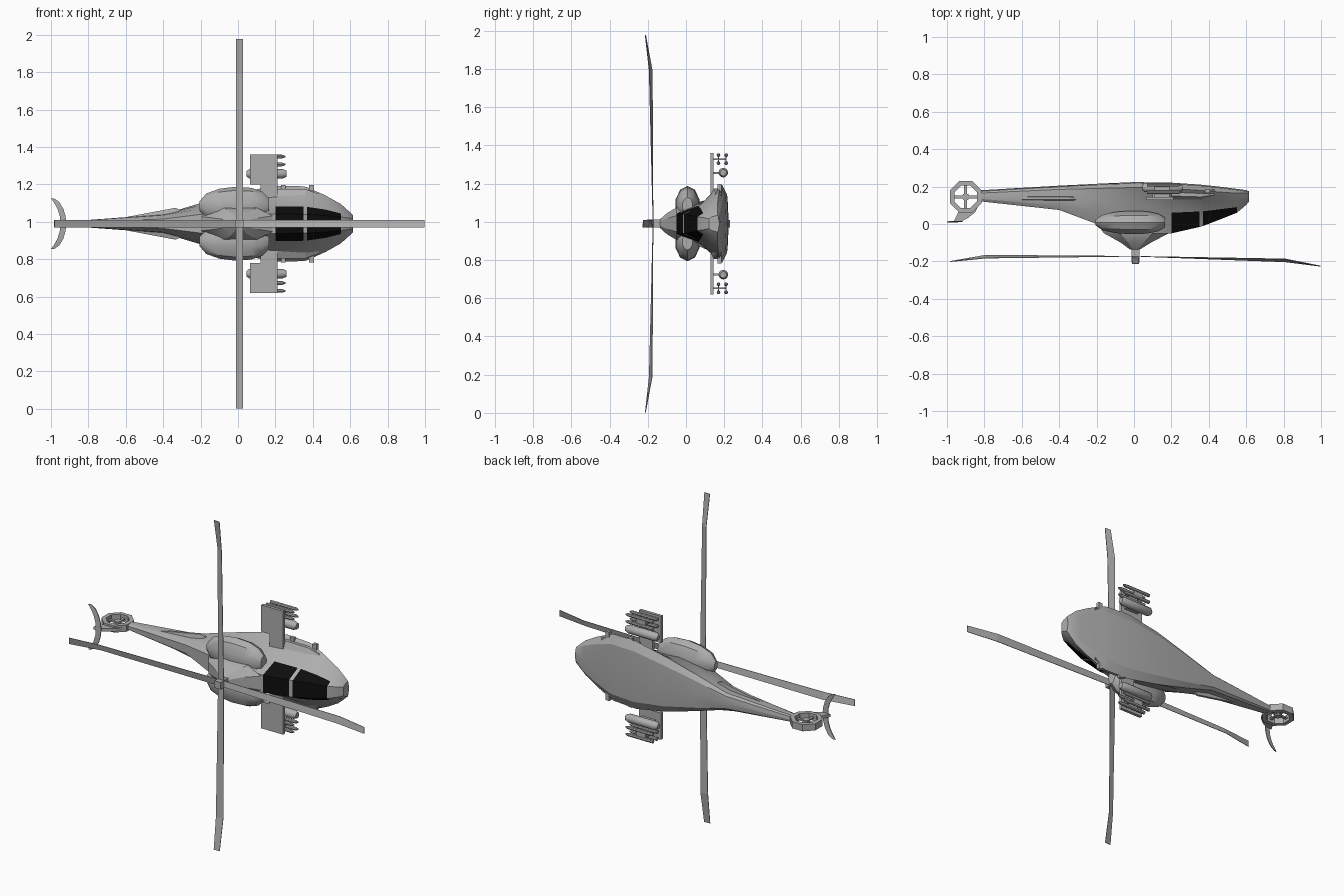
import bpy, bmesh, math
from mathutils import Vector

if "Cube" in bpy.data.objects:
    bpy.data.objects.remove(bpy.data.objects["Cube"])

ZC = 0.99  # height of the aircraft's centre plane (it lies on its side)


def material(name, rgb):
    m = bpy.data.materials.new(name)
    m.use_nodes = True
    m.diffuse_color = (*rgb, 1)
    m.node_tree.nodes["Principled BSDF"].inputs["Base Color"].default_value = (*rgb, 1)
    return m


GREY = material("hull grey", (0.42, 0.42, 0.42))
BLACK = material("window black", (0.004, 0.004, 0.004))


def finish(name, bm, smooth=None):
    bmesh.ops.recalc_face_normals(bm, faces=bm.faces)
    me = bpy.data.meshes.new(name)
    bm.to_mesh(me)
    bm.free()
    me.materials.append(GREY)
    me.materials.append(BLACK)
    ob = bpy.data.objects.new(name, me)
    bpy.context.collection.objects.link(ob)
    if smooth:
        bpy.ops.object.select_all(action="DESELECT")
        ob.select_set(True)
        bpy.context.view_layer.objects.active = ob
        bpy.ops.object.shade_smooth_by_angle(angle=math.radians(smooth))
    return ob


def loft(name, rings, closed=False, smooth=None, paint=None):
    """Skin rings of (x, y, side) points; paint(i, j) picks a material."""
    bm = bmesh.new()
    vs = [[bm.verts.new((x, y, ZC + s)) for x, y, s in r] for r in rings]
    n, count = len(vs[0]), len(vs)
    for i in range(count if closed else count - 1):
        a, b = vs[i], vs[(i + 1) % count]
        for j in range(n):
            k = (j + 1) % n
            f = bm.faces.new((a[j], a[k], b[k], b[j]))
            if paint:
                f.material_index = paint(i, j)
    if not closed:
        bm.faces.new(vs[0])
        bm.faces.new(vs[-1])
    return finish(name, bm, smooth)


def box(name, x, y, s):
    return loft(name, [[(a, y[0], s[0]), (a, y[1], s[0]), (a, y[1], s[1]), (a, y[0], s[1])]
                       for a in x])


def rod(name, y, s, stations, n=10):
    """Round body along x from (x, radius) stations."""
    return loft(name, [[(x, y + r * math.cos(t), s + r * math.sin(t))
                        for t in (math.tau * k / n for k in range(n))]
                       for x, r in stations], smooth=40)


# Fuselage: x, belly y, then (half width, y) for chine, shoulder, sill and roof
STATIONS = [
    (-0.83, .18, (.018, .165), (.018, .15), (.016, .135), (.01, .122)),
    (-0.40, .205, (.05, .185), (.05, .14), (.045, .10), (.025, .075)),
    (-0.20, .215, (.11, .19), (.10, .14), (.08, .07), (.05, .0)),
    (0.00, .224, (.165, .195), (.13, .13), (.11, .05), (.06, -.045)),
    (0.20, .221, (.203, .19), (.145, .13), (.093, .06), (.052, -.05)),
    (0.35, .211, (.20, .18), (.15, .125), (.091, .067), (.05, -.016)),
    (0.37, .209, (.195, .178), (.148, .125), (.09, .068), (.05, -.01)),
    (0.47, .198, (.15, .17), (.12, .13), (.075, .08), (.044, .028)),
    (0.55, .188, (.105, .165), (.09, .135), (.055, .09), (.036, .06)),
    (0.60, .181, (.06, .165), (.055, .145), (.045, .12), (.03, .102)),
    (0.615, .175, (.045, .165), (.04, .15), (.036, .135), (.025, .12)),
]
hull = []
for x, belly, chine, *rest in STATIONS:
    half = [(chine[0] * .75, belly - .006), chine, *rest]
    hull.append([(x, belly, 0)] + [(x, y, w) for w, y in half]
                + [(x, y, -w) for w, y in reversed(half)])
loft("fuselage", hull, smooth=22,
     paint=lambda i, j: int(i in (4, 6, 7) and j in (4, 5, 6)))

# Rotor pylon fairing, stacked upwards along -y: y, rear x, front x, half width
fairing = []
for y, x0, x1, w in [(.03, -.22, .19, .10), (-.05, -.16, .185, .085),
                     (-.1, -.07, .09, .055), (-.137, -.02, .03, .022)]:
    m, h = (x0 + x1) / 2, (x1 - x0) / 2
    fairing.append([(m + h * a, y, w * b) for a, b in
                    [(1, .5), (.5, 1), (-.5, 1), (-1, .4), (-1, -.4),
                     (-.5, -1), (.5, -1), (1, -.5)]])
loft("rotor_fairing", fairing, smooth=25)

for side, tag in ((1, "left"), (-1, "right")):
    # Engine cowl with a blunt intake at the front
    cowl = []
    for x, r in [(-.205, .25), (-.17, .65), (-.10, .9), (-.02, 1), (.07, .95), (.13, .75), (.165, .42)]:
        cowl.append([(x, .008 + .066 * r * math.sin(t), side * (.095 + .102 * r * math.cos(t)))
                     for t in (math.tau * k / 10 for k in range(10))])
    loft(tag + "_engine", cowl, smooth=35)

    # Tail boom strake
    loft(tag + "_strake", [[(x, .115, side * .01), (x, .15, side * .01),
                            (x, .145, side * w), (x, .13, side * w)]
                           for x, w in ((-.60, .035), (-.335, .085), (-.31, .075))])

    # Side ridge and chine lugs
    loft(tag + "_ridge", [[(x, y, side * (s - .02)), (x, y + .05, side * (s - .02)),
                           (x, y + .05, side * (s + .02)), (x, y + .02, side * (s + .02))]
                          for x, y, s in ((.2, .13, .165), (.36, .125, .165), (.43, .135, .14))])
    for x in (.23, .38):
        box(tag + "_lug", (x, x + .025), (.165, .185), (side * .16, side * .207))

    # Stub wing: narrow root, broad outer panel
    box(tag + "_wing_root", (.12, .21), (.127, .145), (side * .1, side * .215))
    box(tag + "_wing_panel", (.065, .21), (.127, .145), (side * .21, side * .37))

    # Stores under the wing: one rocket pod and four missiles
    box(tag + "_pod_pylon", (.10, .19), (.14, .18), (side * .26, side * .27))
    rod(tag + "_rocket_pod", .195, side * .267,
        [(.045, .014), (.06, .025), (.24, .025), (.258, .017)], 12)
    box(tag + "_missile_pylon", (.11, .19), (.14, .21), (side * .334, side * .342))
    for y in (.17, .21):
        box(tag + "_missile_rack", (.12, .18), (y - .003, y + .003), (side * .318, side * .358))
        for s in (.317, .359):
            rod(tag + "_missile", y, side * s, [(.07, .010), (.235, .010), (.253, .004)], 8)

# Shrouded tail fan
CX, CY = -0.90, 0.145
loft("tail_ring", [[(CX + r * math.cos(t), CY + r * math.sin(t), s)
                    for t in (math.tau * (k + .5) / 8 for k in range(8))]
                   for r, s in ((.091, -.02), (.091, .02), (.065, .02), (.065, -.02))], closed=True)
box("fan_blades_long", (CX - .063, CX + .063), (CY - .008, CY + .008), (-.004, .004))
box("fan_blades_cross", (CX - .008, CX + .008), (CY - .063, CY + .063), (-.004, .004))
loft("fan_hub", [[(CX + .02 * math.cos(t), CY + .02 * math.sin(t), s)
                  for t in (math.tau * k / 8 for k in range(8))] for s in (-.012, .012)])

# Swept tail fin and crescent tailplane
FIN = [(-.83, .10), (-.85, .062), (-.89, .03), (-.93, .012), (-.965, .01), (-.95, .04), (-.935, .075), (-.87, .07)]
loft("tail_fin", [[(x, y, s) for x, y in FIN] for s in (-.009, .009)])
CRESCENT = [(0, -.952, -.918), (.04, -.953, -.922), (.08, -.965, -.934), (.115, -.985, -.955), (.135, -1, -.982)]
span = [(-s, a, b) for s, a, b in CRESCENT[:0:-1]] + CRESCENT
loft("tailplane", [[(a, .008, s), (b, .012, s), (b, .017, s), (a, .013, s)] for s, a, b in span], smooth=30)

# Rotor hub and four twisted blades with drooped tips
HX = 0.008
box("rotor_hub", (HX - .021, HX + .021), (-.205, -.12), (-.021, .021))
for k in range(4):
    out = Vector((round(math.cos(k * math.pi / 2)), round(math.sin(k * math.pi / 2))))
    chord = Vector((-out.y, out.x)) * .019
    rings = []
    for r, lead, trail in [(0, -.174, -.174), (.8, -.178, -.194), (.988, -.213, -.215)]:
        ring = []
        for e, y, t in ((1, lead, 0), (-1, trail, 0), (-1, trail, .003), (1, lead, .003)):
            p = out * r + chord * e
            ring.append((HX + p.x, y + t - .0125 * p.x, p.y))
        rings.append(ring)
    loft("rotor_blade", rings)
